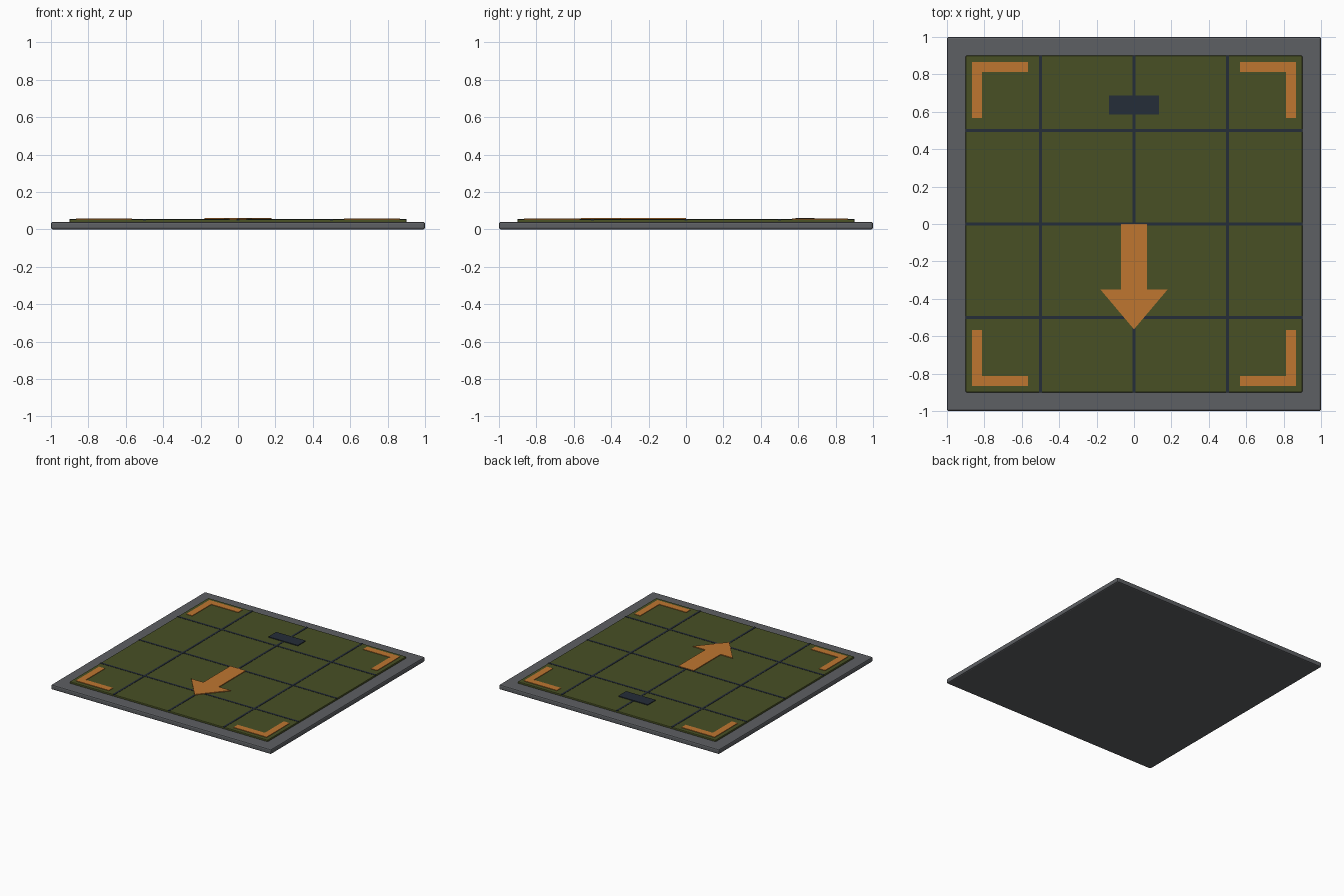
import bpy, bmesh

if "Cube" in bpy.data.objects:
    bpy.data.objects.remove(bpy.data.objects["Cube"])


def material(name, rgb):
    m = bpy.data.materials.new(name)
    m.diffuse_color = (*rgb, 1)
    m.use_nodes = True
    m.node_tree.nodes["Principled BSDF"].inputs["Base Color"].default_value = m.diffuse_color
    return m


GREY = material("frame_grey", (0.11, 0.115, 0.125))
OLIVE = material("panel_olive", (0.065, 0.08, 0.018))
NAVY = material("seam_navy", (0.018, 0.026, 0.04))
ORANGE = material("marking_orange", (0.52, 0.18, 0.03))


def prism(name, outline, z0, z1, mat, bevel=0):
    """Extrude a counter-clockwise xy outline from z0 to z1."""
    bm = bmesh.new()
    face = bm.faces.new([bm.verts.new((x, y, z0)) for x, y in outline])
    ext = bmesh.ops.extrude_face_region(bm, geom=[face], use_keep_orig=True)
    for v in ext["geom"]:
        if isinstance(v, bmesh.types.BMVert):
            v.co.z = z1
    bmesh.ops.recalc_face_normals(bm, faces=bm.faces)
    if bevel:
        bmesh.ops.bevel(bm, geom=bm.edges[:], offset=bevel, segments=2,
                        profile=0.5, affect='EDGES')
    mesh = bpy.data.meshes.new(name)
    bm.to_mesh(mesh)
    bm.free()
    mesh.materials.append(mat)
    obj = bpy.data.objects.new(name, mesh)
    bpy.context.collection.objects.link(obj)
    return obj


def rect(x0, x1, y0, y1):
    return [(x0, y0), (x1, y0), (x1, y1), (x0, y1)]


# Base slab and raised panel
prism("base_frame", rect(-1, 1, -1, 1), 0, 0.04, GREY, 0.01)
prism("top_panel", rect(-0.9, 0.9, -0.9, 0.9), 0.036, 0.054, OLIVE, 0.005)

# Seam lines across the panel
for i, p in enumerate((-0.5, 0, 0.5)):
    prism(f"seam_lengthwise_{i}", rect(p - 0.008, p + 0.008, -0.9, 0.9), 0.046, 0.056, NAVY)
    prism(f"seam_crosswise_{i}", rect(-0.9, 0.9, p - 0.008, p + 0.008), 0.046, 0.056, NAVY)

# L-shaped corner markings
o, n, e = 0.867, 0.813, 0.567
bracket = [(o, o), (e, o), (e, n), (n, n), (n, e), (o, e)]
for sx in (-1, 1):
    for sy in (-1, 1):
        name = f"corner_mark_{'front' if sy < 0 else 'back'}_{'left' if sx < 0 else 'right'}"
        prism(name, [(sx * x, sy * y) for x, y in bracket], 0.046, 0.058, ORANGE)

# Direction arrow and rear plate
prism("direction_arrow", [(-0.07, 0), (-0.07, -0.35), (-0.18, -0.35), (0, -0.563),
                          (0.18, -0.35), (0.07, -0.35), (0.07, 0)], 0.046, 0.06, ORANGE)
prism("rear_plate", rect(-0.134, 0.134, 0.586, 0.688), 0.046, 0.06, NAVY)
